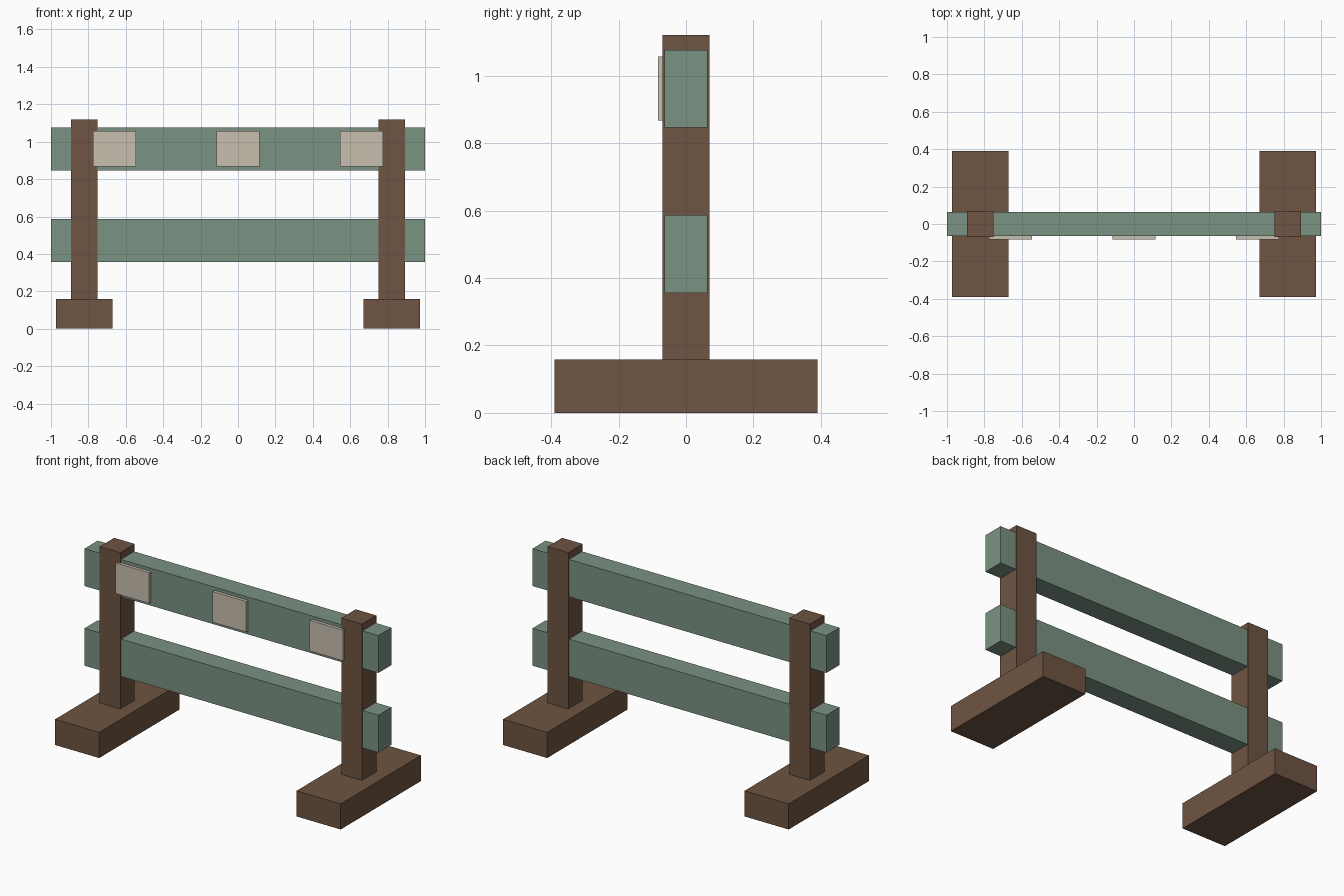
import bpy

if "Cube" in bpy.data.objects:
    bpy.data.objects.remove(bpy.data.objects["Cube"])


def material(name, rgb):
    m = bpy.data.materials.new(name)
    m.diffuse_color = (*rgb, 1)
    m.use_nodes = True
    m.node_tree.nodes["Principled BSDF"].inputs["Base Color"].default_value = m.diffuse_color
    return m


wood = material("brown_wood", (0.156, 0.089, 0.054))
green = material("green_paint", (0.195, 0.287, 0.223))
cream = material("cream_panel", (0.58, 0.52, 0.43))


def box(name, x, y, z, mat):
    """Box from (min, max) ranges on each axis."""
    ranges = (x, y, z)
    bpy.ops.mesh.primitive_cube_add(size=1, location=[(a + b) / 2 for a, b in ranges])
    ob = bpy.context.object
    ob.name = name
    ob.scale = [b - a for a, b in ranges]
    bpy.ops.object.transform_apply(location=False, rotation=False, scale=True)
    ob.data.materials.append(mat)
    return ob


# Feet and upright posts on both sides
for side, cx in (("left", -0.822), ("right", 0.822)):
    box(side + "_foot", (cx - 0.15, cx + 0.15), (-0.39, 0.39), (0, 0.158), wood)
    box(side + "_post", (cx - 0.07, cx + 0.07), (-0.07, 0.07), (0.158, 1.12), wood)

# Horizontal rails running through the posts
for name, cz in (("lower_rail", 0.471), ("upper_rail", 0.961)):
    box(name, (-1, 1), (-0.064, 0.064), (cz - 0.115, cz + 0.115), green)

# Thin reflector panels on the front of the upper rail
for name, cx in (("left_panel", -0.66), ("middle_panel", 0), ("right_panel", 0.66)):
    box(name, (cx - 0.114, cx + 0.114), (-0.083, -0.063), (0.867, 1.056), cream)
